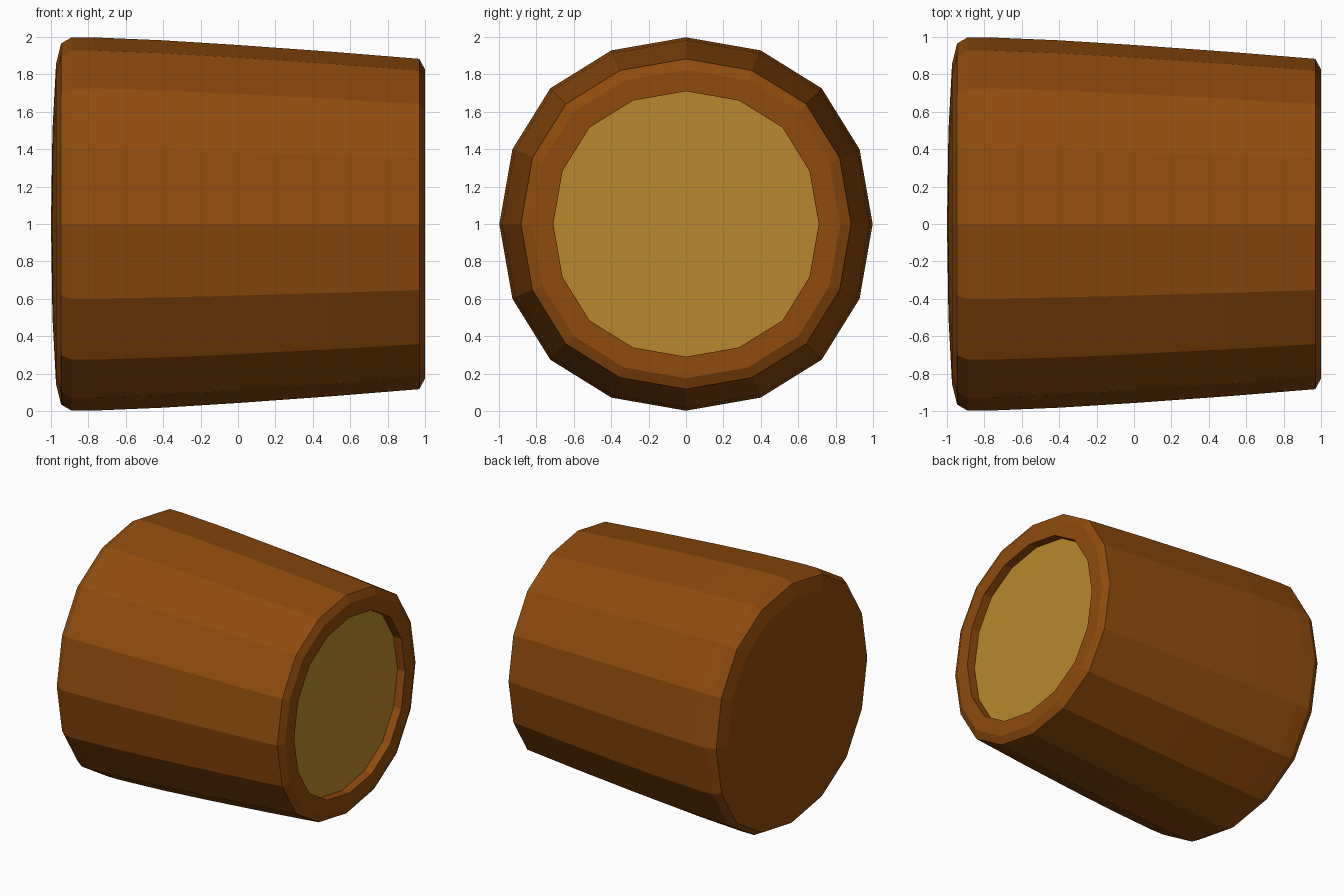
import bpy, bmesh, math

if "Cube" in bpy.data.objects:
    bpy.data.objects.remove(bpy.data.objects["Cube"])

# One quarter of the slightly squarish 16-sided cross-section (unit size)
QUARTER = [(1, 0), (0.93, 0.40), (0.727, 0.727), (0.40, 0.93)]
RING = []
for k in range(4):
    c, s = round(math.cos(k * math.pi / 2)), round(math.sin(k * math.pi / 2))
    RING += [(c * a - s * b, s * a + c * b) for a, b in QUARTER]


def material(name, colour):
    m = bpy.data.materials.new(name)
    m.diffuse_color = (*colour, 1)
    m.use_nodes = True
    m.node_tree.nodes["Principled BSDF"].inputs["Base Color"].default_value = m.diffuse_color
    return m


def lathe(name, profile, mat):
    """Sweep (x, radius) points along the x axis; radius 0 closes to a point."""
    bm = bmesh.new()
    rings = []
    for x, r in profile:
        if r == 0:
            rings.append([bm.verts.new((x, 0, 1))] * len(RING))
        else:
            rings.append([bm.verts.new((x, r * a, 1 + r * b)) for a, b in RING])
    n = len(RING)
    for p, q in zip(rings, rings[1:]):
        for i in range(n):
            j = (i + 1) % n
            loop = list(dict.fromkeys((p[i], p[j], q[j], q[i])))
            bm.faces.new(loop)
    bmesh.ops.recalc_face_normals(bm, faces=bm.faces)
    me = bpy.data.meshes.new(name)
    bm.to_mesh(me)
    bm.free()
    me.materials.append(mat)
    ob = bpy.data.objects.new(name, me)
    bpy.context.collection.objects.link(ob)
    return ob


brown = material("brown", (0.275, 0.07, 0.004))
cream = material("yellow", (0.48, 0.25, 0.025))

# Tapered shell: domed back, bulging side, chamfered rim, recessed wall and floor
shell = lathe("shell", [(-1.0, 0), (-0.992, 0.5), (-0.973, 0.855), (-0.946, 0.965),
                        (-0.89, 0.998), (-0.78, 0.998), (-0.4, 0.982), (0, 0.957),
                        (0.5, 0.921), (0.97, 0.883), (1.0, 0.825), (1.0, 0.71),
                        (0.93, 0.71), (0.925, 0)], brown)

# Pale disc filling the open end
disc = lathe("end_disc", [(0.93, 0), (0.93, 0.709), (0.926, 0.709), (0.926, 0)], cream)
